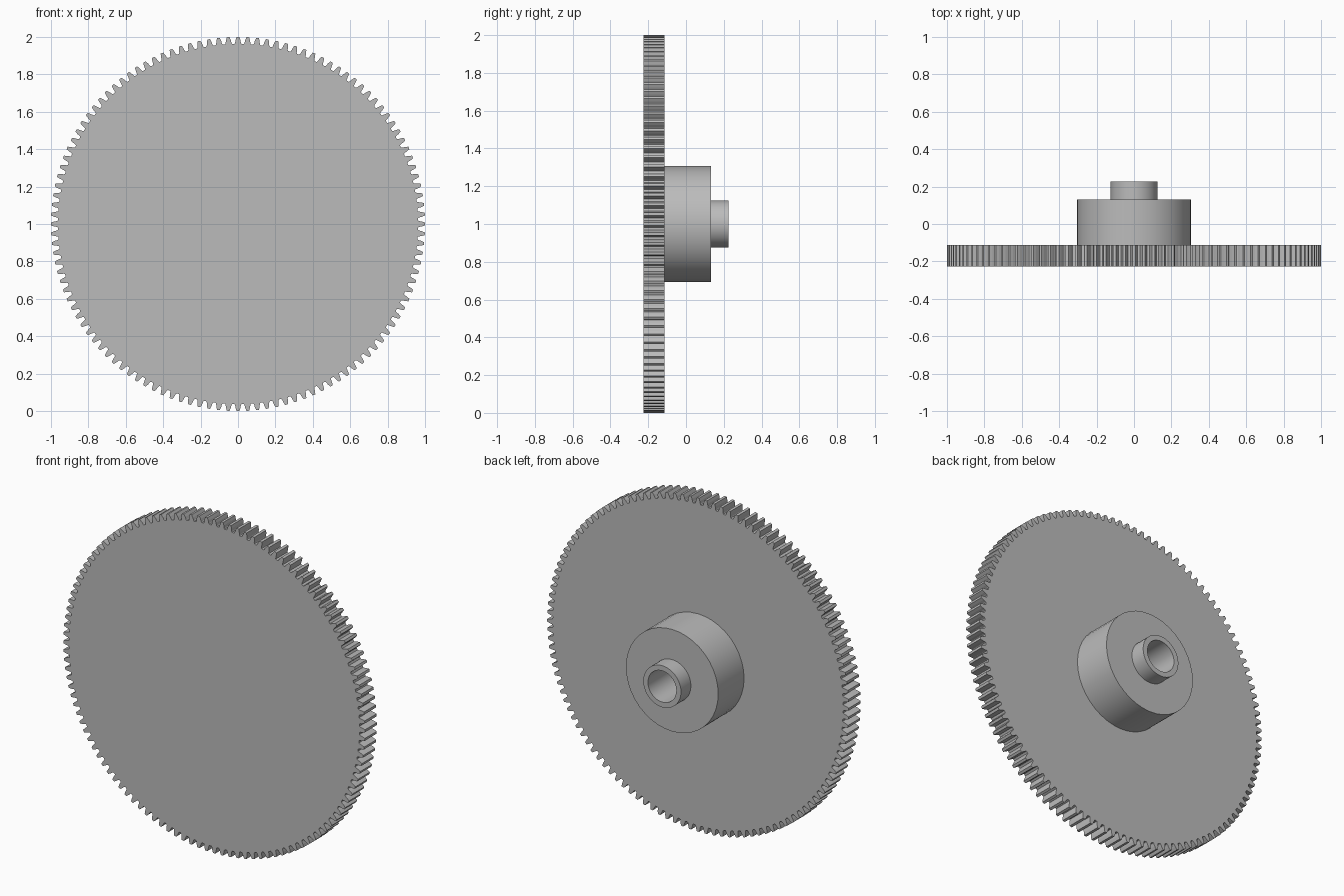
import bpy, bmesh, math
from mathutils import Vector, Matrix

cube = bpy.data.objects.get("Cube")
if cube:
    bpy.data.objects.remove(cube, do_unlink=True)

GREY = (0.5, 0.5, 0.5, 1.0)
steel = bpy.data.materials.new("plain_grey")
steel.use_nodes = True
steel.diffuse_color = GREY
steel.node_tree.nodes["Principled BSDF"].inputs["Base Color"].default_value = GREY

CENTRE_Z = 1.0
FRONT, PLATE_BACK, HUB_BACK, COLLAR_BACK = -0.226, -0.113, 0.132, 0.226
TEETH = 120


def finish(bm, name):
    """Turn the bmesh into a named object with outward normals."""
    bmesh.ops.recalc_face_normals(bm, faces=bm.faces)
    mesh = bpy.data.meshes.new(name)
    bm.to_mesh(mesh)
    bm.free()
    mesh.materials.append(steel)
    obj = bpy.data.objects.new(name, mesh)
    obj.location.z = CENTRE_Z
    bpy.context.collection.objects.link(obj)
    return obj


# Toothed wheel: one tooth outline (share of pitch, radius) repeated round the rim
tooth = [(-0.37, 0.963), (-0.31, 0.968), (-0.25, 0.983), (-0.14, 1.0),
         (0.14, 1.0), (0.25, 0.983), (0.31, 0.968), (0.37, 0.963)]
bm = bmesh.new()
outline = []
for i in range(TEETH):
    for share, radius in tooth:
        a = 2 * math.pi * (i + share) / TEETH
        outline.append(bm.verts.new((radius * math.sin(a), FRONT, radius * math.cos(a))))
face = bm.faces.new(outline)
extruded = bmesh.ops.extrude_face_region(bm, geom=[face], use_keep_orig=True)
back = [v for v in extruded["geom"] if isinstance(v, bmesh.types.BMVert)]
bmesh.ops.translate(bm, verts=back, vec=(0, PLATE_BACK - FRONT, 0))
finish(bm, "toothed_wheel")

# Hub, collar and blind bore: a stepped profile turned about the axle
profile = [(0.306, PLATE_BACK), (0.306, HUB_BACK), (0.125, HUB_BACK),
           (0.125, COLLAR_BACK), (0.094, COLLAR_BACK), (0.094, PLATE_BACK)]
bm = bmesh.new()
verts = [bm.verts.new((r, y, 0)) for r, y in profile]
edges = [bm.edges.new(pair) for pair in zip(verts, verts[1:])]
bmesh.ops.spin(bm, geom=verts + edges, cent=(0, 0, 0), axis=(0, 1, 0),
               angle=2 * math.pi, steps=40, use_merge=True)
bmesh.ops.remove_doubles(bm, verts=bm.verts, dist=0.0001)
hub = finish(bm, "hub_with_collar")

bpy.ops.object.select_all(action="DESELECT")
hub.select_set(True)
bpy.context.view_layer.objects.active = hub
bpy.ops.object.shade_smooth_by_angle(angle=math.radians(30))
